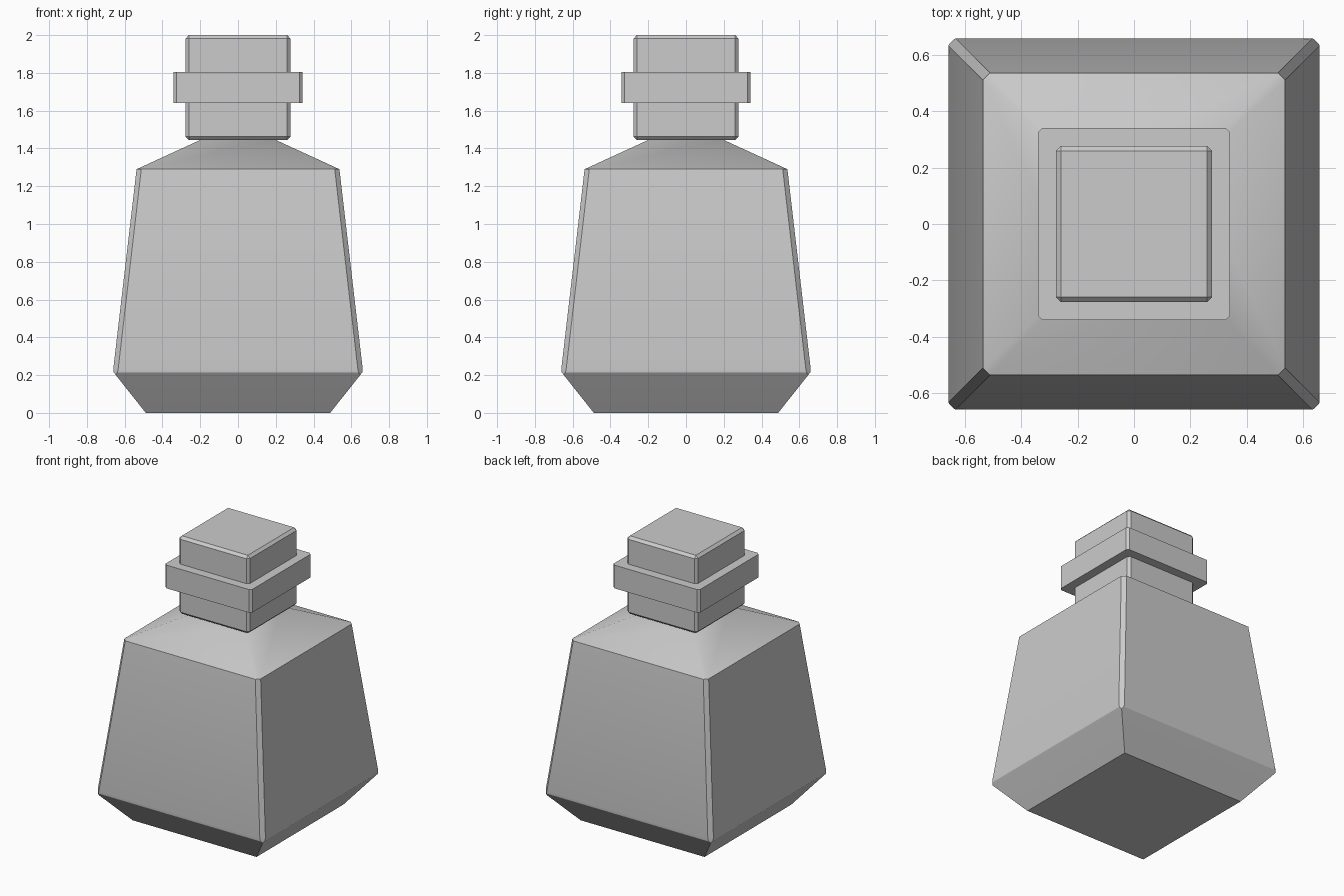
import bpy
import bmesh

if "Cube" in bpy.data.objects:
    bpy.data.objects.remove(bpy.data.objects["Cube"])


def loft(name, sections, smooth=0.0):
    """Skin square sections (z, half width, corner cut) into a closed solid."""
    bm = bmesh.new()
    rings = []
    for z, h, c in sections:
        i = h - c
        pts = [(i, -h), (h, -i), (h, i), (i, h), (-i, h), (-h, i), (-h, -i), (-i, -h)]
        rings.append([bm.verts.new((x, y, z)) for x, y in pts])
    for a, b in zip(rings, rings[1:]):
        for k in range(8):
            n = (k + 1) % 8
            bm.faces.new((a[k], a[n], b[n], b[k]))
    bm.faces.new(rings[0][::-1])
    bm.faces.new(rings[-1])
    # Uncut corners collapse to single points
    bmesh.ops.remove_doubles(bm, verts=bm.verts[:], dist=0.0005)
    bmesh.ops.recalc_face_normals(bm, faces=bm.faces[:])
    mesh = bpy.data.meshes.new(name)
    bm.to_mesh(mesh)
    bm.free()
    obj = bpy.data.objects.new(name, mesh)
    bpy.context.collection.objects.link(obj)
    if smooth:
        bpy.ops.object.select_all(action='DESELECT')
        obj.select_set(True)
        bpy.context.view_layer.objects.active = obj
        bpy.ops.object.shade_smooth_by_angle(angle=smooth)
    return obj


# Tapered bottle body: sloped base, chamfered corners, shoulder up to the neck
loft("bottle_body", [
    (0.0, 0.488, 0.0),
    (0.2, 0.647, 0.0),
    (0.215, 0.658, 0.02),
    (0.235, 0.66, 0.026),
    (1.29, 0.537, 0.025),
    (1.445, 0.2, 0.0),
    (1.46, 0.2, 0.0),
], smooth=0.5)

# Square stopper with bevelled edges
loft("stopper", [
    (1.445, 0.26, 0.0),
    (1.463, 0.278, 0.018),
    (1.982, 0.278, 0.018),
    (2.0, 0.26, 0.0),
])

# Collar band around the stopper
loft("stopper_collar", [(1.64, 0.342, 0.016), (1.805, 0.342, 0.016)])
